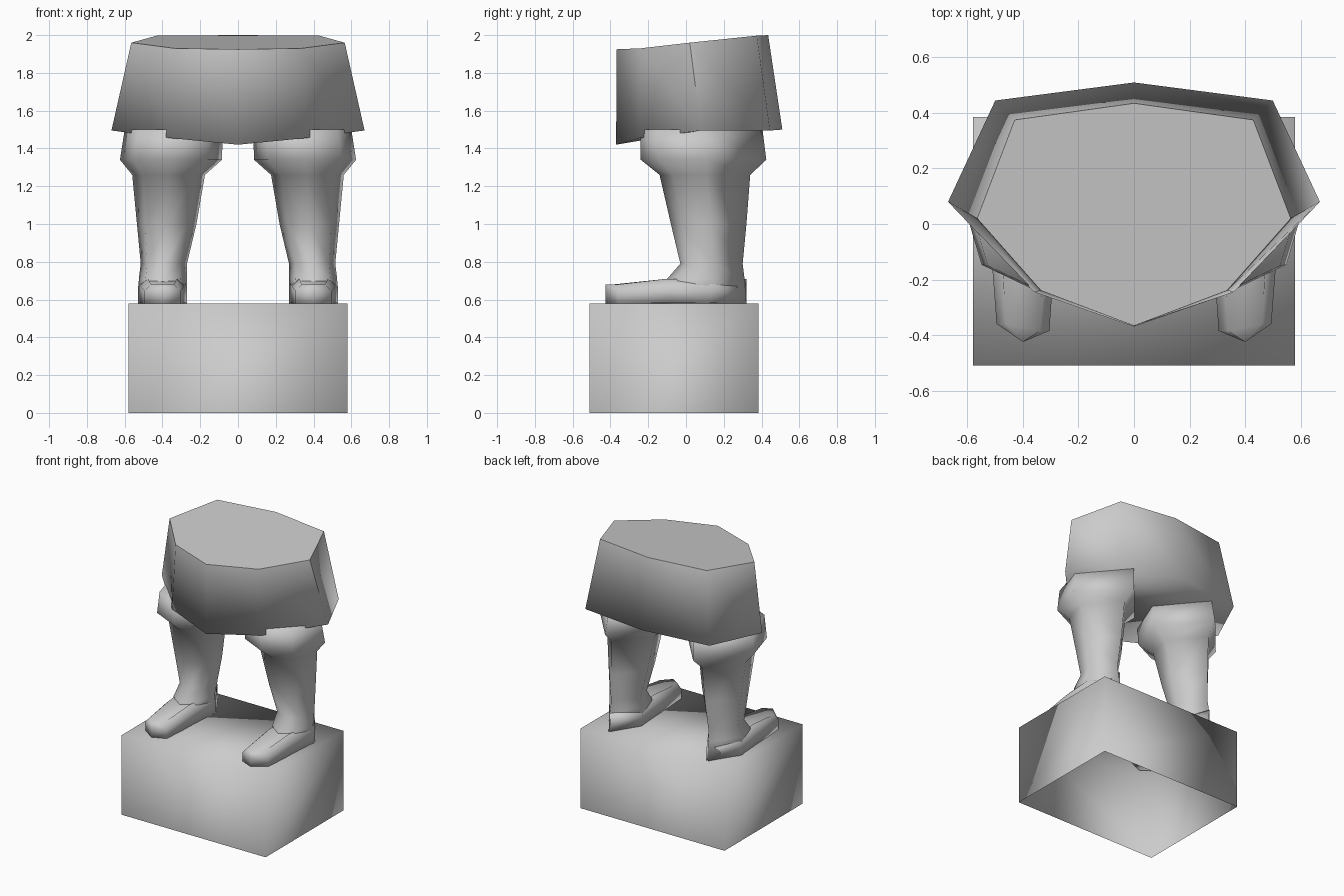
import bpy
import bmesh

cube = bpy.data.objects.get("Cube")
if cube:
    bpy.data.objects.remove(cube, do_unlink=True)

stone = bpy.data.materials.new("stone_grey")
stone.use_nodes = True
stone.diffuse_color = (0.6, 0.6, 0.6, 1)
stone.node_tree.nodes["Principled BSDF"].inputs["Base Color"].default_value = (0.6, 0.6, 0.6, 1)


def loft(name, rings, cap_start=True, cap_end=True, mirror=False, sharp=None):
    """Skin a stack of equal-length rings, smooth shaded, with optional sharp edges."""
    bm = bmesh.new()
    rows = [[bm.verts.new(p) for p in ring] for ring in rings]
    n = len(rows[0])
    for a, b in zip(rows, rows[1:]):
        for i in range(n):
            j = (i + 1) % n
            bm.faces.new((a[i], a[j], b[j], b[i]))
    if cap_start:
        bm.faces.new(rows[0][::-1])
    if cap_end:
        bm.faces.new(rows[-1])
    bmesh.ops.recalc_face_normals(bm, faces=bm.faces)
    for f in bm.faces:
        f.smooth = True
    for e in bm.edges:
        if sharp and sharp(e):
            e.smooth = False
    mesh = bpy.data.meshes.new(name)
    bm.to_mesh(mesh)
    bm.free()
    mesh.materials.append(stone)
    obj = bpy.data.objects.new(name, mesh)
    bpy.context.collection.objects.link(obj)
    if mirror:
        obj.modifiers.new("mirror", "MIRROR").use_axis[0] = True
    return obj


def symmetric(half):
    """Complete a ring given from back centre round the left side to front centre."""
    return half + [(-x, y, z) for x, y, z in half[-2:0:-1]]


# Plinth, open underneath
corners = [(-0.58, -0.51), (0.58, -0.51), (0.58, 0.385), (-0.58, 0.385)]
loft("plinth", [[(x, y, z) for x, y in corners] for z in (0, 0.58)], cap_start=False)

# Tunic skirt: flared, with slanted hem and waist
hem = symmetric([(0, 0.51, 1.5), (0.5, 0.445, 1.495), (0.67, 0.08, 1.495),
                 (0.36, -0.245, 1.455), (0, -0.37, 1.42)])
waist = symmetric([(0, 0.435, 2.0), (0.43, 0.375, 1.997), (0.565, 0.02, 1.96),
                   (0.335, -0.24, 1.93), (0, -0.367, 1.925)])


def skirt_crease(e):
    a, b = (v.co for v in e.verts)
    at_waist = min(a.z, b.z) > 1.8
    at_side = abs(a.z - b.z) > 0.3 and abs(a.x) > 0.52
    return at_waist or at_side


loft("tunic_skirt", [hem, waist], sharp=skirt_crease)

# Legs: sections with a pointed back; inner x, outer x, front y, back y, height
shape = [(0, 1), (1, 0.05), (0.72, -0.72), (0, -1), (-0.72, -0.72), (-1, 0.05)]
sections = [
    (0.27, 0.53, -0.12, 0.32, 0.58),
    (0.27, 0.525, -0.10, 0.31, 0.71),
    (0.27, 0.515, -0.03, 0.30, 0.79),
    (0.22, 0.535, -0.08, 0.32, 1.0),
    (0.175, 0.56, -0.14, 0.34, 1.26),
    (0.085, 0.625, -0.24, 0.425, 1.34),
    (0.08, 0.6, -0.24, 0.405, 1.5),
]
leg_rings = []
for x0, x1, y0, y1, z in sections:
    cx, cy, rx, ry = (x0 + x1) / 2, (y0 + y1) / 2, (x1 - x0) / 2, (y1 - y0) / 2
    leg_rings.append([(cx + rx * u, cy + ry * v, z) for u, v in shape])
loft("legs", leg_rings, mirror=True)

# Feet: tapered plan, rounded over towards the top
plan = [(0.39, 0.32), (0.53, 0.13), (0.515, -0.1), (0.495, -0.36),
        (0.4, -0.425), (0.305, -0.385), (0.285, -0.1), (0.27, 0.13)]
sole = [(x, y, 0.575 if y < -0.3 else 0.583) for x, y in plan]
edge = [(x, y, 0.645 if y < -0.3 else 0.67) for x, y in plan]
upper = [(0.4 + (x - 0.4) * 0.65, y, 0.68 if y < -0.3 else 0.71) for x, y in plan]
loft("feet", [sole, edge, upper], mirror=True)
